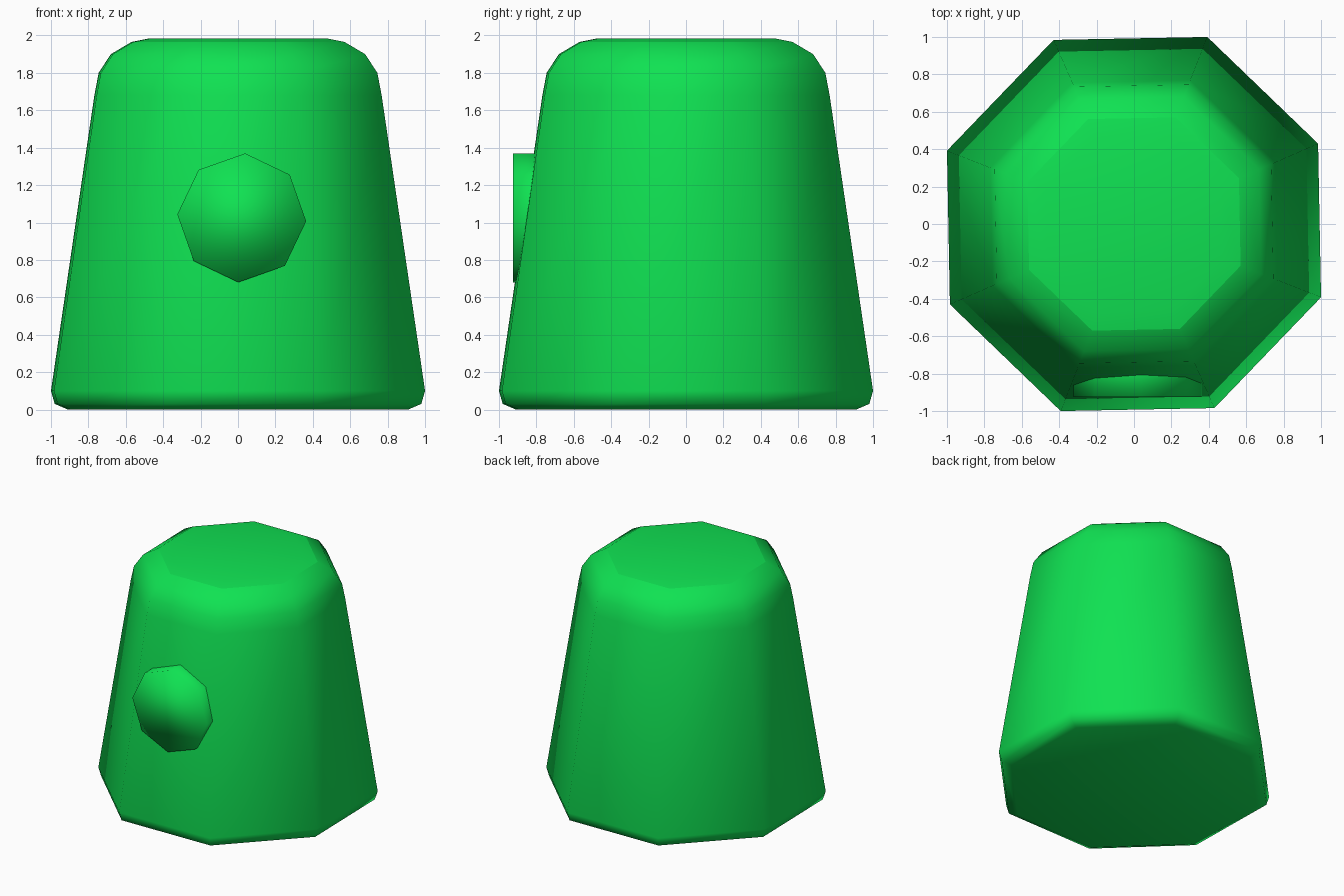
import bpy, bmesh, math

cube = bpy.data.objects.get("Cube")
if cube:
    bpy.data.objects.remove(cube, do_unlink=True)

SIDES = 8

green = bpy.data.materials.new("bright_green")
green.use_nodes = True
colour = (0.005, 0.76, 0.085, 1)
green.diffuse_color = colour
green.node_tree.nodes["Principled BSDF"].inputs["Base Color"].default_value = colour


def lathe(name, profile, turn, sharp_ring=None):
    """Stack of octagons from (height, radius) pairs, capped at both ends."""
    bm = bmesh.new()
    rings = []
    for z, r in profile:
        angles = [math.radians(turn) + math.tau * i / SIDES for i in range(SIDES)]
        rings.append([bm.verts.new((r * math.cos(a), r * math.sin(a), z)) for a in angles])
    for low, high in zip(rings, rings[1:]):
        for i in range(SIDES):
            j = (i + 1) % SIDES
            bm.faces.new((low[i], low[j], high[j], high[i]))
    bm.faces.new(rings[0][::-1])
    bm.faces.new(rings[-1])
    for f in bm.faces:
        f.smooth = True
    # Crease around one ring
    if sharp_ring is not None:
        ring = rings[sharp_ring]
        for i in range(SIDES):
            bm.edges.get((ring[i], ring[(i + 1) % SIDES])).smooth = False
    mesh = bpy.data.meshes.new(name)
    bm.to_mesh(mesh)
    bm.free()
    mesh.materials.append(green)
    obj = bpy.data.objects.new(name, mesh)
    bpy.context.collection.objects.link(obj)
    return obj


# Tapered body with rounded foot and shoulder: (height, half width)
widths = [(0, 0.91), (0.03, 0.98), (0.1, 1.0), (1.68, 0.768), (1.8, 0.745),
          (1.9, 0.68), (1.965, 0.57), (1.985, 0.47)]
turn = 23.6
corner = math.cos(math.radians(45 - turn))
lathe("body", [(z, w / corner) for z, w in widths], turn, sharp_ring=6)

# Round button on the front, running into the body
button = lathe("front_button", [(0, 0.345), (0.27, 0.345)], 87)
button.rotation_euler = (math.radians(90), 0, 0)
button.location = (0.02, -0.655, 1.025)
